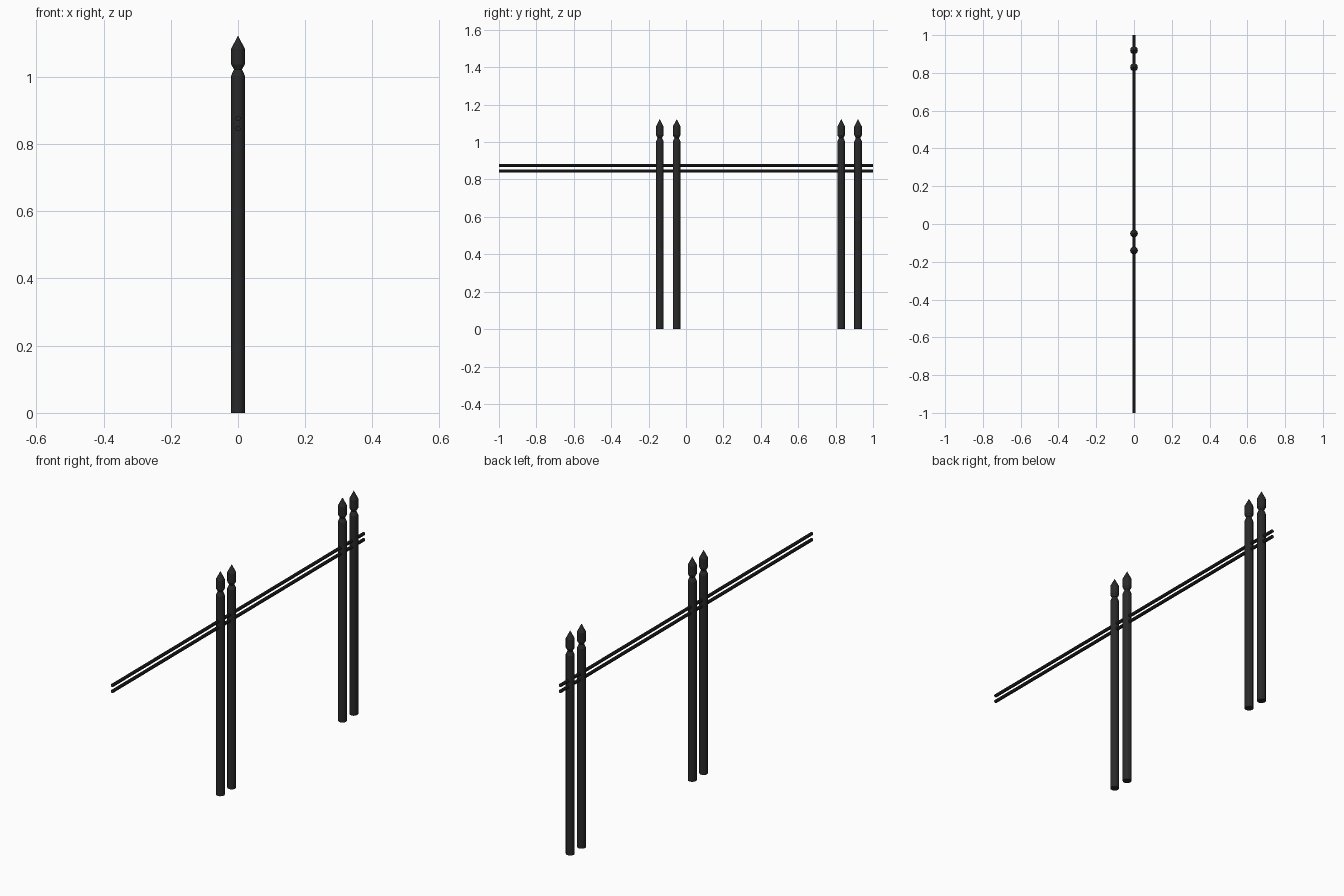
import bpy, bmesh, math
from mathutils import Matrix

if "Cube" in bpy.data.objects:
    bpy.data.objects.remove(bpy.data.objects["Cube"])

mat = bpy.data.materials.new("black_iron")
mat.diffuse_color = (0.022, 0.022, 0.022, 1)
mat.use_nodes = True
mat.node_tree.nodes["Principled BSDF"].inputs["Base Color"].default_value = mat.diffuse_color


def finish(bm, name):
    bmesh.ops.recalc_face_normals(bm, faces=bm.faces)
    me = bpy.data.meshes.new(name)
    bm.to_mesh(me)
    bm.free()
    me.materials.append(mat)
    ob = bpy.data.objects.new(name, me)
    bpy.context.collection.objects.link(ob)
    return ob


def lathe(name, profile, y, sides=12):
    """Faceted turned post from (radius, z) pairs, ending in a point."""
    bm = bmesh.new()
    rings = []
    for r, z in profile[:-1]:
        rings.append([bm.verts.new((r * math.cos(a), y + r * math.sin(a), z))
                      for a in (2 * math.pi * i / sides for i in range(sides))])
    tip = bm.verts.new((0, y, profile[-1][1]))
    bm.faces.new(rings[0][::-1])
    for i in range(sides):
        j = (i + 1) % sides
        for a, b in zip(rings, rings[1:]):
            bm.faces.new((a[i], a[j], b[j], b[i]))
        bm.faces.new((rings[-1][i], rings[-1][j], tip))
    return finish(bm, name)


# Pickets: two pairs, each with a necked spear tip
PICKET = [(0.0205, 0), (0.0205, 1.003), (0.012, 1.022), (0.0205, 1.037),
          (0.0205, 1.083), (0, 1.123)]
for n, y in enumerate((-0.14, -0.05, 0.83, 0.92)):
    lathe(f"picket_{n + 1}", PICKET, y)

# Rails: two thin rods running the full length
for name, z in (("lower_rail", 0.846), ("upper_rail", 0.876)):
    bm = bmesh.new()
    bmesh.ops.create_cone(bm, cap_ends=True, segments=10, radius1=0.008,
                          radius2=0.008, depth=2,
                          matrix=Matrix.Translation((0, 0, z)) @ Matrix.Rotation(math.pi / 2, 4, 'X'))
    finish(bm, name)
